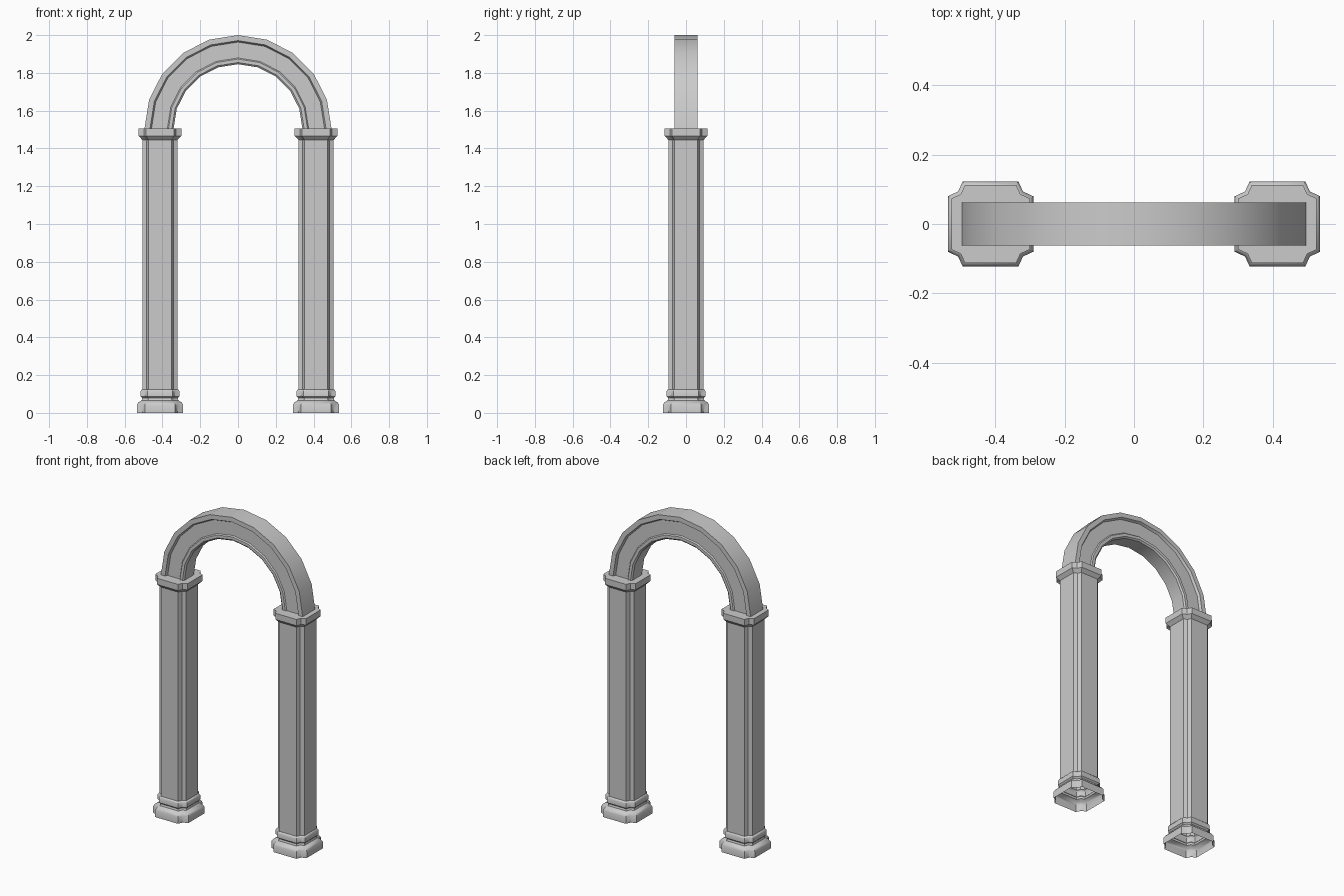
import bpy, bmesh, math

if "Cube" in bpy.data.objects:
    bpy.data.objects.remove(bpy.data.objects["Cube"])

COL_X = 0.413      # column centre
SPRING_Z = 1.505   # top of capitals, start of arch
SEGMENTS = 10      # arch facets


def skin(name, rings, closed_ring=True, cap_start=False, cap_end=False):
    """Make an object by bridging a list of equal-sized vertex rings."""
    bm = bmesh.new()
    rows = [[bm.verts.new(p) for p in ring] for ring in rings]
    for lo, hi in zip(rows, rows[1:]):
        n = len(lo)
        for i in range(n):
            j = (i + 1) % n
            bm.faces.new((lo[i], lo[j], hi[j], hi[i]))
    if cap_start:
        bm.faces.new(rows[0][::-1])
    if cap_end:
        bm.faces.new(rows[-1])
    bmesh.ops.recalc_face_normals(bm, faces=bm.faces)
    mesh = bpy.data.meshes.new(name)
    bm.to_mesh(mesh)
    bm.free()
    obj = bpy.data.objects.new(name, mesh)
    bpy.context.collection.objects.link(obj)
    bpy.ops.object.select_all(action='DESELECT')
    obj.select_set(True)
    bpy.context.view_layer.objects.active = obj
    bpy.ops.object.shade_smooth_by_angle(angle=math.radians(40))
    return obj


def notched_square(h, z):
    """Square of half-width h with a V notch at every corner."""
    corner = [(1, 0.65), (0.76, 0.76), (0.65, 1)]
    pts = []
    for k in range(4):
        c, s = round(math.cos(k * math.pi / 2)), round(math.sin(k * math.pi / 2))
        pts += [(COL_X + h * (x * c - y * s), h * (x * s + y * c), z) for x, y in corner]
    return pts


def column_part(name, profile, top=False):
    obj = skin(name, [notched_square(h, z) for h, z in profile], cap_end=top)
    mirror = obj.modifiers.new("Mirror", 'MIRROR')
    # mirror across x = 0 gives the left column
    mirror.use_axis = (True, False, False)
    return obj


# Moulded base: plinth, neck and ring
column_part("column_base", [
    (0.123, 0), (0.123, 0.042), (0.115, 0.055), (0.097, 0.066), (0.094, 0.078),
    (0.103, 0.087), (0.103, 0.115), (0.098, 0.123), (0.093, 0.125)])

# Plain shaft
column_part("column_shaft", [(0.093, 0.125), (0.093, 1.445)])

# Capital with flat top
column_part("column_capital", [
    (0.093, 1.445), (0.098, 1.45), (0.113, 1.466), (0.113, SPRING_Z)], top=True)

# Arch: half section (radius, half depth), mirrored front to back
half = [(0.341, 0.046), (0.350, 0.054), (0.368, 0.054),
        (0.374, 0.047), (0.458, 0.047), (0.466, 0.062), (0.495, 0.062)]
section = [(r, -y) for r, y in half] + [(r, y) for r, y in reversed(half)]
arch_rings = []
for i in range(SEGMENTS + 1):
    a = math.pi * i / SEGMENTS
    arch_rings.append([(r * math.cos(a), y, SPRING_Z + r * math.sin(a)) for r, y in section])
skin("arch", arch_rings, cap_start=True, cap_end=True)
